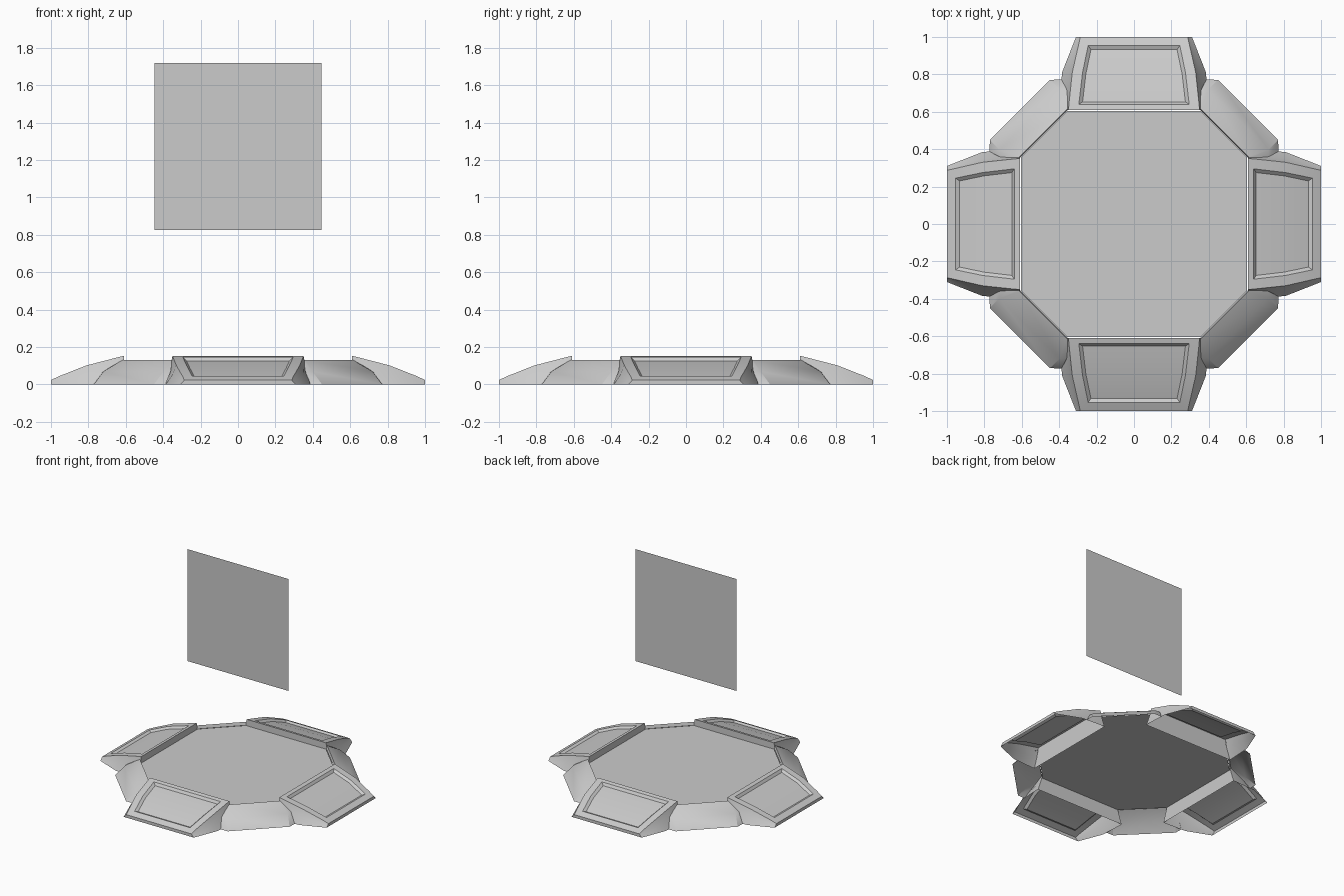
import bpy, bmesh, math
from mathutils import Matrix

old = bpy.data.objects.get("Cube")
if old:
    bpy.data.objects.remove(old, do_unlink=True)

grey = bpy.data.materials.new("plain_grey")
grey.use_nodes = True
colour = (0.6, 0.6, 0.6, 1)
grey.diffuse_color = colour
grey.node_tree.nodes["Principled BSDF"].inputs["Base Color"].default_value = colour

FLOOR_Z = 0.105
INNER = 0.605      # distance from the centre to the straight floor edges
HALF_EDGE = 0.355  # half length of those edges


def finish(name, bm, angle=0.0):
    """Turn a bmesh into a named object, spun about z by the angle."""
    bm.transform(Matrix.Rotation(angle, 4, "Z"))
    mesh = bpy.data.meshes.new(name)
    bm.to_mesh(mesh)
    bm.free()
    mesh.materials.append(grey)
    ob = bpy.data.objects.new(name, mesh)
    bpy.context.collection.objects.link(ob)
    bpy.ops.object.select_all(action="DESELECT")
    ob.select_set(True)
    bpy.context.view_layer.objects.active = ob
    bpy.ops.object.shade_smooth_by_angle(angle=math.radians(25))
    return ob


def loft(bm, rows):
    """Skin quads between rows of points; return vertex rows and faces."""
    vs = [[bm.verts.new(p) for p in row] for row in rows]
    faces = {}
    for i in range(len(vs) - 1):
        for j in range(len(vs[i]) - 1):
            faces[i, j] = bm.faces.new(
                (vs[i][j], vs[i + 1][j], vs[i + 1][j + 1], vs[i][j + 1]))
    return vs, faces


def mirrored(half):
    """Complete a row of points that starts at its -y end."""
    return half + [(x, -y, z) for x, y, z in reversed(half)]


def ramp(name, angle):
    bm = bmesh.new()
    # distance out, height, half widths of base, frame and panel
    stations = [(0.61, 0.153, 0.395, 0.35, 0.30),
                (0.64, 0.146, 0.395, 0.348, 0.295),
                (0.81, 0.102, 0.385, 0.33, 0.275),
                (0.955, 0.045, 0.328, 0.297, 0.245),
                (1.0, 0.024, 0.31, 0.287, 0.235)]
    rows = []
    for r, z, base, frame, panel in stations:
        bow = frame + (base - frame) * 0.35
        rows.append(mirrored([(r, -base, 0), (r, -bow, z * 0.55),
                              (r, -frame, z), (r, -panel, z)]))
    vs, faces = loft(bm, rows)
    # inner and outer end walls, open underneath
    bm.faces.new(vs[0])
    bm.faces.new(list(reversed(vs[-1])))
    # sunken panel with a sloped border
    bm.normal_update()
    bmesh.ops.inset_region(bm, faces=[faces[i, 3] for i in (1, 2)],
                           thickness=0.018, depth=-0.016,
                           use_even_offset=True)
    return finish(name, bm, angle)


def corner_slope(name, angle):
    bm = bmesh.new()
    # distance, half length and height, then the same two for the turned-in end
    profile = [(0.681, 0.175, FLOOR_Z, 0.681, 0.18),
               (0.688, 0.18, 0.13, 0.686, 0.19),
               (0.79, 0.227, 0.07, 0.764, 0.255),
               (0.863, 0.227, 0.0, 0.82, 0.272)]
    rows = [mirrored([(end_d, -end_w, z), (d, -w, z)])
            for d, w, z, end_d, end_w in profile]
    loft(bm, rows)
    return finish(name, bm, angle)


# eight-sided floor
bm = bmesh.new()
corners = []
for k in range(4):
    turn = Matrix.Rotation(k * math.pi / 2, 3, "Z")
    for side in (-1, 1):
        corners.append(bm.verts.new(
            turn @ Matrix.Identity(3).col[0] * INNER
            + turn @ Matrix.Identity(3).col[1] * HALF_EDGE * side
            + Matrix.Identity(3).col[2] * FLOOR_Z))
bm.faces.new(corners)
finish("platform_floor", bm)

# ramps on the four sides, slopes on the four corners
for k, side in enumerate(("left", "back", "right", "front")):
    ramp(side + "_ramp", k * math.pi / 2)
for k, corner in enumerate(("back_left", "back_right", "front_right", "front_left")):
    corner_slope(corner + "_slope", math.pi / 4 + k * math.pi / 2)

# flat upright sheet floating above the platform
bm = bmesh.new()
bmesh.ops.create_grid(bm, x_segments=1, y_segments=1, size=0.447)
bm.transform(Matrix.Translation((0, 0, 1.273)) @ Matrix.Rotation(math.pi / 2, 4, "X"))
finish("floating_panel", bm)
